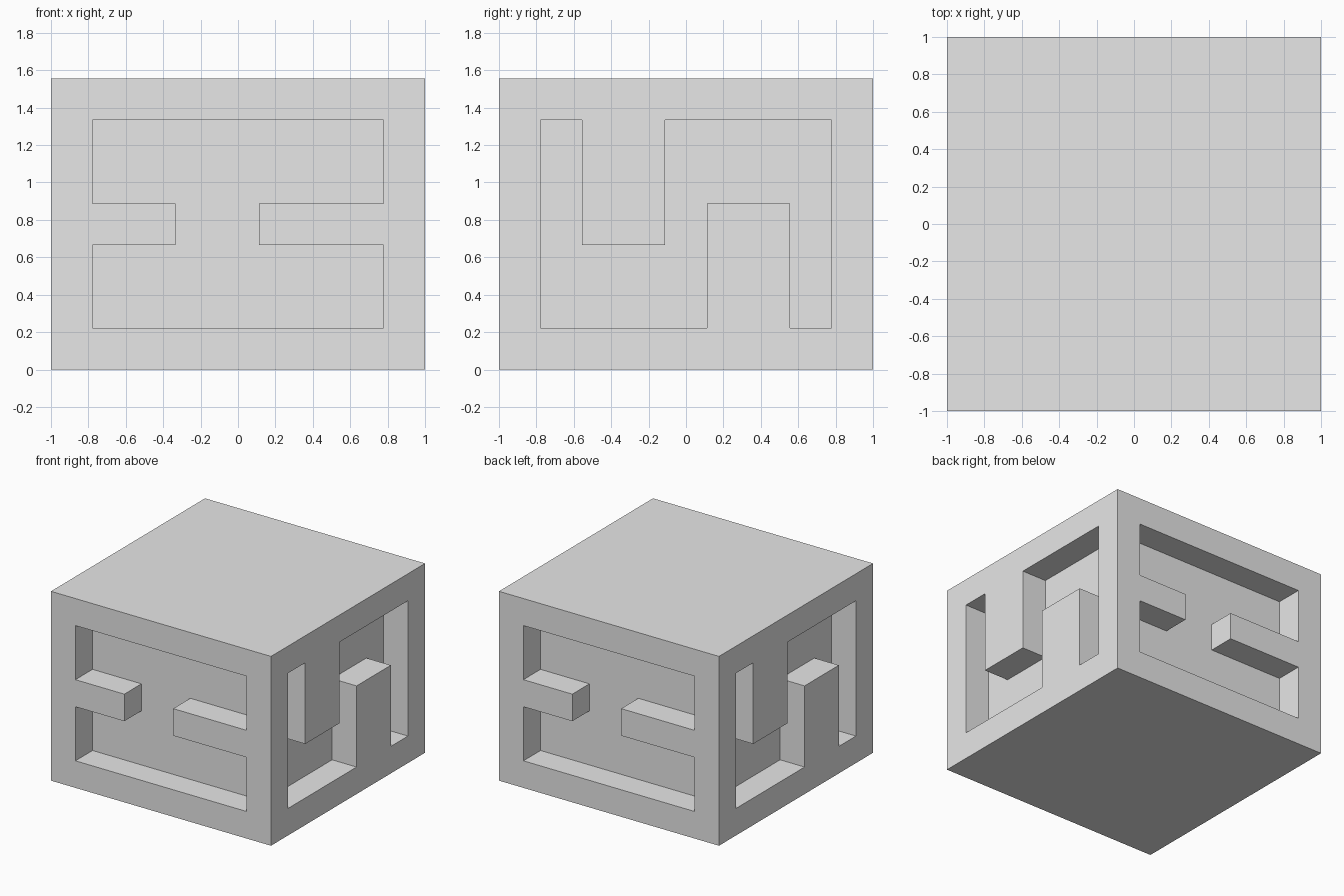
import bpy
import bmesh
from mathutils import Vector

if "Cube" in bpy.data.objects:
    bpy.data.objects.remove(bpy.data.objects["Cube"])

U = 2 / 9          # module: the block is 9 x 9 x 7 modules
NX, NZ = 9, 7

grey = bpy.data.materials.new("plain grey")
grey.diffuse_color = (0.8, 0.8, 0.8, 1)
grey.use_nodes = True
grey.node_tree.nodes["Principled BSDF"].inputs["Base Color"].default_value = grey.diffuse_color


def finish(name, bm):
    bmesh.ops.recalc_face_normals(bm, faces=bm.faces)
    mesh = bpy.data.meshes.new(name)
    bm.to_mesh(mesh)
    bm.free()
    mesh.materials.append(grey)
    obj = bpy.data.objects.new(name, mesh)
    bpy.context.collection.objects.link(obj)
    return obj


def point(i, j, k):
    return Vector((i * U - 1, j * U - 1, k * U))


# Which modules of a wall are solid (a = along the wall, k = height)
def border(a, k):
    return a in (0, NX - 1) or k in (0, NZ - 1)


def bar_wall(a, k):      # two horizontal bars, front and back
    return border(a, k) or (k == 3 and (a < 3 or a >= 5))


def tooth_wall(a, k):    # hanging and standing teeth, left and right
    return border(a, k) or (2 <= a < 4 and k >= 3) or (5 <= a < 7 and k < 4)


def solid(i, j, k):
    if not (0 <= i < NX and 0 <= j < NX and 0 <= k < NZ):
        return False
    last = NX - 1
    if j == 0:
        return bar_wall(i, k)
    if j == last:
        return bar_wall(last - i, k)
    if i == last:
        return tooth_wall(j, k)
    if i == 0:
        return tooth_wall(last - j, k)
    return False


# Outer frame: skin the solid modules, then merge flat areas
bm = bmesh.new()
for i in range(NX):
    for j in range(NX):
        for k in range(NZ):
            if not solid(i, j, k):
                continue
            for axis in range(3):
                for side in (0, 1):
                    near = [i, j, k]
                    near[axis] += 2 * side - 1
                    if solid(*near):
                        continue
                    quad = []
                    for p, q in ((0, 0), (1, 0), (1, 1), (0, 1)):
                        c = [i, j, k]
                        c[axis] += side
                        c[(axis + 1) % 3] += p
                        c[(axis + 2) % 3] += q
                        quad.append(bm.verts.new(point(*c)))
                    bm.faces.new(quad if side else quad[::-1])
bmesh.ops.remove_doubles(bm, verts=bm.verts, dist=0.001)
bmesh.ops.dissolve_limit(bm, angle_limit=0.01, verts=bm.verts, edges=bm.edges)
finish("outer_frame", bm)

# Inner block: fills the middle and closes the back of every recess
bm = bmesh.new()
bmesh.ops.create_cube(bm, size=1)
bmesh.ops.scale(bm, vec=(7 * U, 7 * U, NZ * U), verts=bm.verts)
bmesh.ops.translate(bm, vec=(0, 0, NZ * U / 2), verts=bm.verts)
finish("inner_block", bm)
